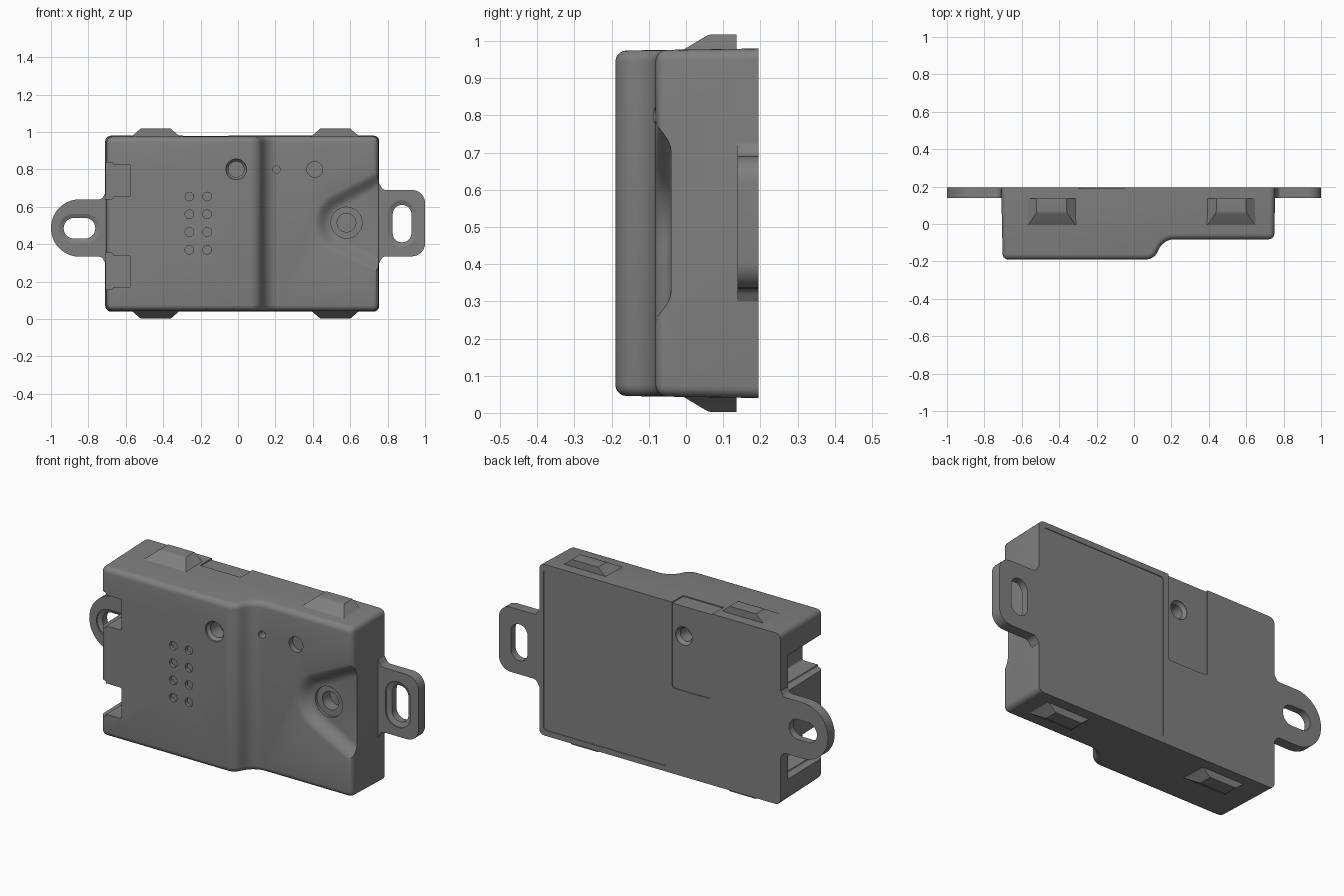
import bpy, bmesh
from math import sin, cos, tan, pi, radians
from mathutils import Vector

if "Cube" in bpy.data.objects:
    bpy.data.objects.remove(bpy.data.objects["Cube"])

BACK, FRONT, STEP = 0.195, -0.19, -0.082   # y levels of the case
MID_Z = 0.51

# Dark grey plastic
plastic = bpy.data.materials.new("dark_grey_plastic")
plastic.diffuse_color = (0.215, 0.215, 0.215, 1)
plastic.use_nodes = True
plastic.node_tree.nodes["Principled BSDF"].inputs["Base Color"].default_value = plastic.diffuse_color


def round_poly(pts, n=8):
    """Closed 2D outline from (a, b, corner radius) points."""
    out = []
    for i, (a, b, r) in enumerate(pts):
        p = Vector((a, b))
        if r == 0:
            out.append(p)
            continue
        u = (Vector(pts[i - 1][:2]) - p).normalized()
        v = (Vector(pts[(i + 1) % len(pts)][:2]) - p).normalized()
        ang = u.angle(v)
        c = p + (u + v).normalized() * r / sin(ang / 2)
        s, e = p + u * r / tan(ang / 2) - c, p + v * r / tan(ang / 2) - c
        w = pi - ang
        out += [c + (s * sin((1 - k / n) * w) + e * sin(k / n * w)) / sin(w) for k in range(n + 1)]
    return out


def rect(x0, x1, z0, z1, r=0.0, n=8):
    return round_poly([(x0, z0, r), (x1, z0, r), (x1, z1, r), (x0, z1, r)], n)


def loft(name, rings, bevel_rule=None, width=0.03, segments=5):
    """Solid through matching rings of 3D points, with closed ends."""
    bm = bmesh.new()
    vs = [[bm.verts.new(p) for p in ring] for ring in rings]
    n = len(vs[0])
    for lo, hi in zip(vs, vs[1:]):
        for i in range(n):
            j = (i + 1) % n
            bm.faces.new((lo[i], lo[j], hi[j], hi[i]))
    bm.faces.new(vs[0])
    bm.faces.new(vs[-1])
    bmesh.ops.recalc_face_normals(bm, faces=bm.faces[:])
    if bevel_rule:
        edges = [e for e in bm.edges if bevel_rule(e.verts[0].co, e.verts[1].co)]
        bmesh.ops.bevel(bm, geom=edges, offset=width, segments=segments, profile=0.5,
                        affect='EDGES', clamp_overlap=False)
    me = bpy.data.meshes.new(name)
    bm.to_mesh(me)
    bm.free()
    me.materials.append(plastic)
    ob = bpy.data.objects.new(name, me)
    bpy.context.collection.objects.link(ob)
    return ob


def along_y(name, levels):
    """Loft of (y, xz outline) levels."""
    return loft(name, [[(p[0], y, p[1]) for p in o] for y, o in levels])


def prism(name, outline, y0, y1):
    return along_y(name, [(y0, outline), (y1, outline)])


def turned(name, x, z, steps, n=32):
    """Round cutter along y from (y, radius) steps."""
    return along_y(name, [(y, [(x + r * cos(2 * pi * k / n), z + r * sin(2 * pi * k / n))
                               for k in range(n)]) for y, r in steps])


def activate(ob):
    bpy.ops.object.select_all(action='DESELECT')
    ob.select_set(True)
    bpy.context.view_layer.objects.active = ob


def cut(target, cutter):
    cutter.hide_render = True
    m = target.modifiers.new("cut", 'BOOLEAN')
    m.operation, m.solver, m.object = 'DIFFERENCE', 'EXACT', cutter
    activate(target)
    bpy.ops.object.modifier_apply(modifier=m.name)
    bpy.data.objects.remove(cutter)


def finish(ob):
    activate(ob)
    bpy.ops.object.shade_smooth_by_angle(angle=radians(32))


# Case: stepped profile with slight draft, every edge but the back rim rounded
profile = round_poly([(-0.71, BACK, 0), (-0.702, FRONT, 0), (0.105, FRONT, 0.07),
                      (0.16, STEP, 0.09), (0.75, STEP, 0), (0.755, BACK, 0)])


def case_edge(a, b):
    if a.y > BACK - 0.001 and b.y > BACK - 0.001:
        return False
    at_end = abs(a.z - b.z) < 0.1
    at_corner = (a.x < -0.69 or a.x > 0.74) and abs(a.x - b.x) < 1e-5
    return at_end or at_corner


def half_height(y):
    return 0.47 - 0.015 * (BACK - y)


case = loft("case", [[(p.x, p.y, MID_Z + s * half_height(p.y)) for p in profile]
                     for s in (-1, 1)], case_edge)

# Funnel-shaped dip on the low half, opening to the right side


def funnel(r):
    c, zc = 0.58, 0.515
    arc = [radians(118 + 124 * k / 20) for k in range(21)]
    pts = [(c + r * cos(a), zc + r * sin(a)) for a in arc]
    reach = (0.9 - pts[0][0]) * tan(radians(28))
    return [(0.9, pts[0][1] + reach)] + pts + [(0.9, pts[-1][1] - reach)]


cut(case, along_y("dip_cutter", [(y, funnel(r)) for y, r in (
    (-0.040, 0.085), (-0.042, 0.098), (-0.048, 0.112), (-0.058, 0.126), (-0.068, 0.139),
    (-0.076, 0.152), (-0.080, 0.162), (-0.0835, 0.178), (-0.20, 0.19))]))

# Round holes in the front
cut(case, turned("button_hole_cutter", 0.58, 0.515,
                 [(-0.3, 0.083), (-0.025, 0.083), (-0.0249, 0.05), (0.04, 0.05)]))
cut(case, turned("screw_hole_cutter", -0.01, 0.80,
                 [(-0.3, 0.057), (-0.18, 0.055), (-0.165, 0.042), (-0.09, 0.042)]))
cut(case, turned("small_hole_cutter", 0.205, 0.80, [(-0.3, 0.02), (-0.04, 0.02)], 16))
cut(case, turned("sensor_hole_cutter", 0.41, 0.80, [(-0.3, 0.042), (-0.05, 0.042)]))
for x in (-0.26, -0.165):
    for z in (0.37, 0.465, 0.56, 0.655):
        cut(case, turned("light_hole_cutter", x, z, [(-0.3, 0.023), (-0.172, 0.023)], 24))

# Two connector openings through the front and left side, wider at the mouth
for zc in (0.74, 0.255):
    mouth = round_poly([(-0.9, zc - 0.098, 0), (-0.668, zc - 0.098, 0.01),
                        (-0.668, zc - 0.085, 0), (-0.575, zc - 0.085, 0.01),
                        (-0.575, zc + 0.085, 0.01), (-0.668, zc + 0.085, 0),
                        (-0.668, zc + 0.098, 0.01), (-0.9, zc + 0.098, 0)], 4)
    cut(case, prism("connector_cutter", mouth, -0.3, 0.125))

# Back: label recess, battery door wrapping over the top, door screw hole
cut(case, prism("label_cutter", rect(-0.02, 0.73, 0.07, 0.95, 0.02), BACK - 0.004, 0.3))
cut(case, prism("door_cutter", rect(-0.295, -0.05, 0.51, 1.1, 0.02), BACK - 0.005, 0.3))
cut(case, prism("door_top_cutter", rect(-0.295, -0.05, 0.973, 1.1), 0.095, 0.3))
cut(case, turned("door_screw_cutter", -0.12, 0.81,
                 [(0.3, 0.05), (0.188, 0.05), (0.17, 0.036), (0.10, 0.036)]))
finish(case)

# Mounting lugs with stepped oblong slots
right_lug = prism("right_mounting_lug", round_poly([
    (0.74, 0.30, 0), (0.755, 0.30, 0), (0.775, 0.335, 0.03), (1.0, 0.335, 0.07),
    (1.0, 0.69, 0.07), (0.775, 0.69, 0.03), (0.755, 0.725, 0), (0.74, 0.725, 0)]), 0.138, BACK)
left_lug = prism("left_mounting_lug", round_poly([
    (-0.70, 0.305, 0), (-0.712, 0.305, 0), (-0.73, 0.333, 0.025), (-1.0, 0.333, 0.153),
    (-1.0, 0.64, 0.153), (-0.73, 0.64, 0.025), (-0.712, 0.668, 0), (-0.70, 0.668, 0)], 14),
    0.138, BACK)
for lug, outer, inner in (
        (right_lug, rect(0.80, 0.95, 0.385, 0.635, 0.074), rect(0.827, 0.927, 0.41, 0.61, 0.049)),
        (left_lug, rect(-0.957, -0.738, 0.406, 0.562, 0.077),
         rect(-0.932, -0.763, 0.43, 0.54, 0.054))):
    cut(lug, along_y("slot_cutter", [(0.1, outer), (0.145, outer), (0.155, inner), (0.3, inner)]))
    finish(lug)

# Snap-fit bumps on the top and bottom faces
for side, sign in (("top", 1), ("bottom", -1)):
    for end, xc in (("left", -0.44), ("right", 0.52)):
        rings = [[(xc - hw, y0, z), (xc + hw, y0, z), (xc + hw, 0.136, z), (xc - hw, 0.136, z)]
                 for hw, y0, z in ((0.135, -0.012, MID_Z + sign * 0.463),
                                   (0.122, 0.002, MID_Z + sign * 0.472),
                                   (0.08, 0.062, MID_Z + sign * 0.508))]
        finish(loft(f"{side}_{end}_snap_bump", rings,
                    lambda a, b: a.y < 0.13 and b.y < 0.13 and abs(a.z - b.z) < 1e-5
                    and abs(a.z - MID_Z) > 0.5, 0.01, 3))
